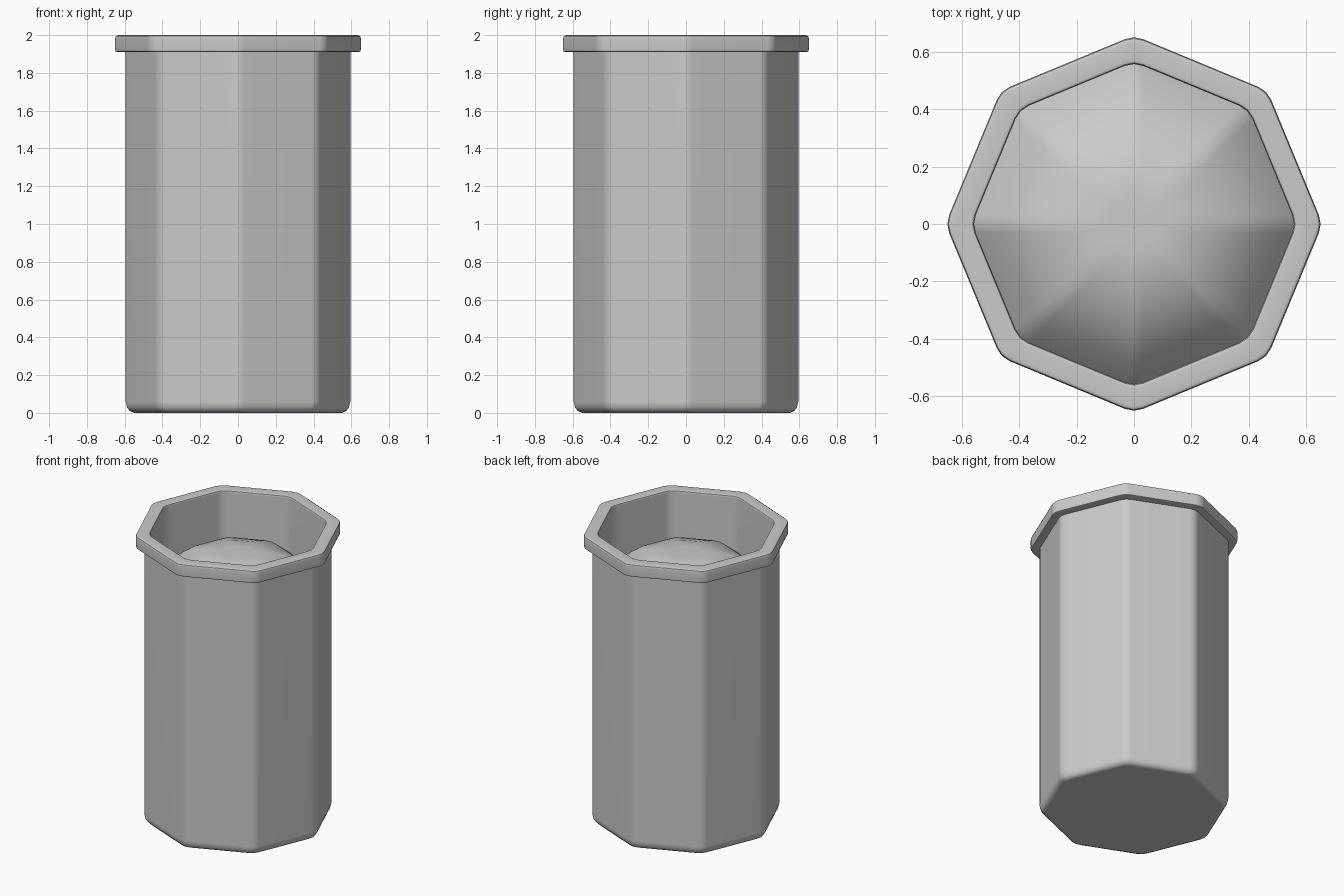
import bpy, bmesh, math

if "Cube" in bpy.data.objects:
    bpy.data.objects.remove(bpy.data.objects["Cube"])

def ring(bm, r, z, d=0.035):
    """Octagon ring, corners on the axes, each corner softened by a small fillet."""
    d = min(d, r * 0.2)
    rf = d / math.tan(math.pi / 8)
    c = r - rf / math.cos(math.pi / 8)
    out = []
    for k in range(8):
        a = k * math.pi / 4
        for t in (-1, 0, 1):
            b = a + t * math.pi / 8
            out.append(bm.verts.new((c * math.cos(a) + rf * math.cos(b),
                                     c * math.sin(a) + rf * math.sin(b), z)))
    return out

def loft(name, profile, cap_first=False, cap_last=False, angle=35):
    bm = bmesh.new()
    rings = [ring(bm, r, z) for r, z in profile]
    n = len(rings[0])
    for lo, hi in zip(rings, rings[1:]):
        for i in range(n):
            j = (i + 1) % n
            bm.faces.new((lo[i], lo[j], hi[j], hi[i]))
    if cap_first:
        bm.faces.new(rings[0][::-1])
    if cap_last:
        bm.faces.new(rings[-1])
    me = bpy.data.meshes.new(name)
    bm.to_mesh(me)
    bm.free()
    ob = bpy.data.objects.new(name, me)
    bpy.context.collection.objects.link(ob)
    bpy.ops.object.select_all(action='DESELECT')
    ob.select_set(True)
    bpy.context.view_layer.objects.active = ob
    bpy.ops.object.shade_smooth_by_angle(angle=math.radians(angle))
    wn = ob.modifiers.new("weighted", 'WEIGHTED_NORMAL')
    wn.keep_sharp = True
    return ob

# Outer shell with softened base
loft("bin_body", [(0.555, 0), (0.58, 0.01), (0.594, 0.028), (0.602, 0.06), (0.602, 1.91)],
     cap_first=True)

# Rim lip, continuing down as the inner wall
loft("rim_and_inner_wall", [(0.602, 1.91), (0.645, 1.91), (0.654, 1.914), (0.658, 1.924),
                            (0.658, 1.982), (0.654, 1.994), (0.643, 2.0), (0.58, 2.0),
                            (0.569, 1.996), (0.565, 1.985), (0.565, 1.58)])

# Domed filling
loft("domed_filling", [(0.565, 1.58), (0.48, 1.68), (0.36, 1.77), (0.22, 1.815), (0.1, 1.83)],
     cap_last=True, angle=60)
